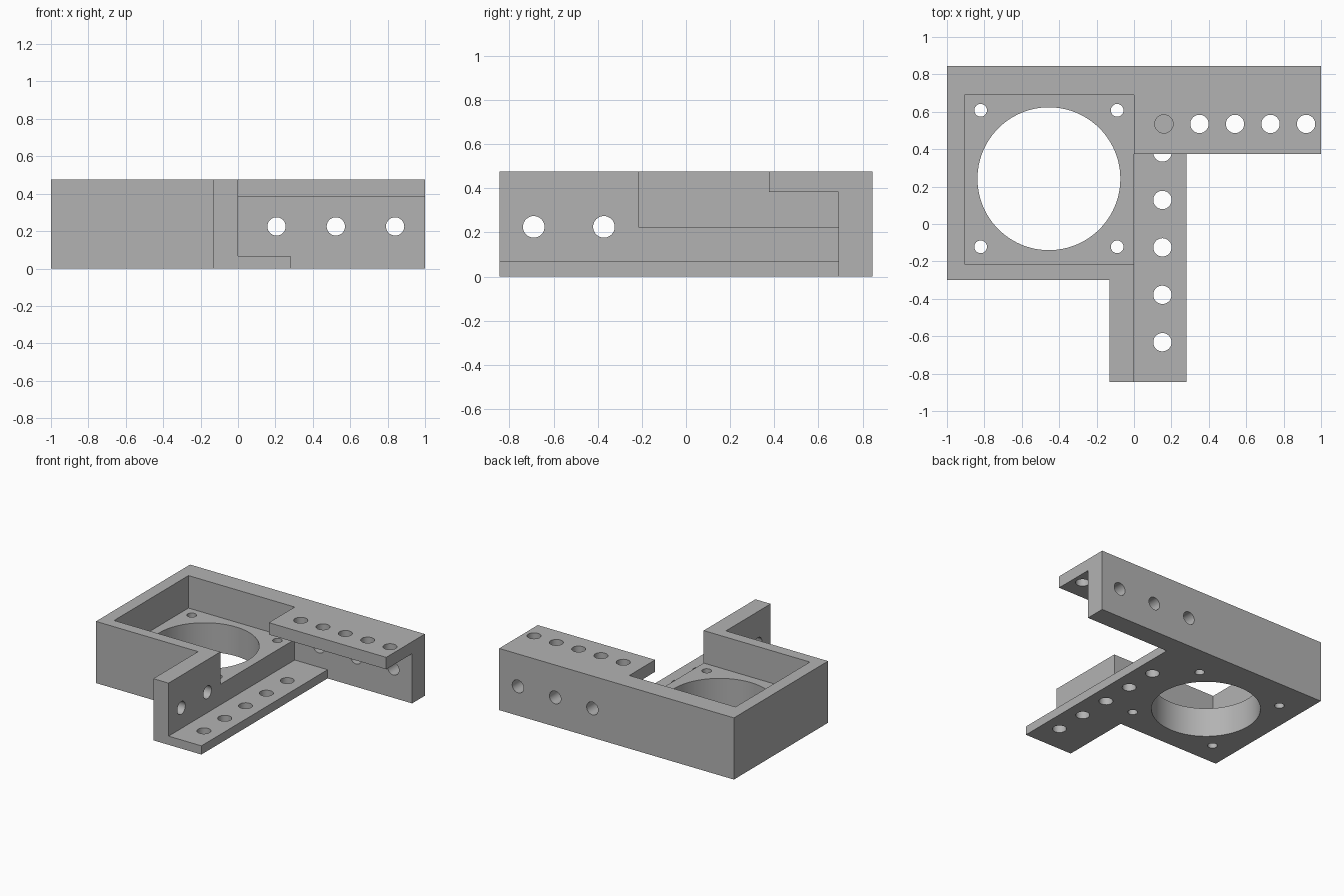
import bpy
import math
from mathutils import Vector

if "Cube" in bpy.data.objects:
    bpy.data.objects.remove(bpy.data.objects["Cube"], do_unlink=True)

HEIGHT = 0.475
BACK, FRONT = 0.845, -0.845
INNER_BACK = 0.69      # inside face of the rear wall
TRAY_FRONT = -0.30
FLOOR = 0.225          # tray floor height, also the side hole height
HOLE = 0.049

grey = bpy.data.materials.new("plain grey")
grey.use_nodes = True
grey.diffuse_color = (0.45, 0.45, 0.45, 1)
grey.node_tree.nodes["Principled BSDF"].inputs["Base Color"].default_value = grey.diffuse_color


def box(name, low, high):
    low, high = Vector(low), Vector(high)
    bpy.ops.mesh.primitive_cube_add(size=1, location=(low + high) / 2)
    obj = bpy.context.object
    obj.name = name
    obj.scale = high - low
    bpy.ops.object.transform_apply(location=True, rotation=True, scale=True)
    obj.data.materials.append(grey)
    return obj


def drill(center, radius, depth, axis="Z", sides=32):
    turn = {"X": (0, math.pi / 2, 0), "Y": (math.pi / 2, 0, 0), "Z": (0, 0, 0)}[axis]
    bpy.ops.mesh.primitive_cylinder_add(vertices=sides, radius=radius, depth=depth,
                                        location=center, rotation=turn)
    obj = bpy.context.object
    obj.name = "hole_cutter"
    obj.hide_render = True
    obj.data.materials.append(grey)
    return obj


def combine(target, tool, operation):
    mod = target.modifiers.new(operation.title(), "BOOLEAN")
    mod.operation = operation
    mod.solver = "EXACT"
    mod.object = tool
    bpy.ops.object.select_all(action="DESELECT")
    bpy.context.view_layer.objects.active = target
    target.select_set(True)
    bpy.ops.object.modifier_apply(modifier=mod.name)
    bpy.data.objects.remove(tool, do_unlink=True)


# Square tray, open on its left side
body = box("mounting_bracket", (-1, TRAY_FRONT, 0), (0, BACK, HEIGHT))
combine(body, box("pocket_cutter", (-0.905, -0.215, FLOOR), (0.2, INNER_BACK, 1)), "DIFFERENCE")

# Rear and front arms, each a wall with a flange
for part in (
    box("rear_wall", (-0.05, INNER_BACK, 0), (1, BACK, HEIGHT)),
    box("top_flange", (0, 0.375, 0.383), (1, BACK, HEIGHT)),
    box("front_wall", (-0.13, FRONT, 0), (0, -0.25, HEIGHT)),
    box("bottom_flange", (-0.05, FRONT, 0), (0.28, 0.75, 0.067)),
):
    combine(body, part, "UNION")

# Large opening with a screw hole at each corner
cutters = [drill((-0.455, 0.242, 0.1), 0.382, 0.5, sides=96)]
for x in (-0.82, -0.09):
    for y in (-0.122, 0.608):
        cutters.append(drill((x, y, 0.1), 0.034, 0.5))

# Rows of holes in the flanges
for i in range(5):
    cutters.append(drill((0.16 + 0.19 * i, 0.535, 0.43), HOLE, 0.2))
    cutters.append(drill((0.152, -0.632 + 0.2535 * i, 0.03), HOLE, 0.2))

# Holes through the walls
for i in range(3):
    cutters.append(drill((0.206 + 0.317 * i, 0.77, FLOOR), HOLE, 0.3, "Y"))
for y in (-0.69, -0.372):
    cutters.append(drill((-0.065, y, FLOOR), HOLE, 0.3, "X"))

for cutter in cutters:
    combine(body, cutter, "DIFFERENCE")

bpy.ops.object.select_all(action="DESELECT")
body.select_set(True)
bpy.context.view_layer.objects.active = body
bpy.ops.object.shade_smooth_by_angle(angle=math.radians(30))
